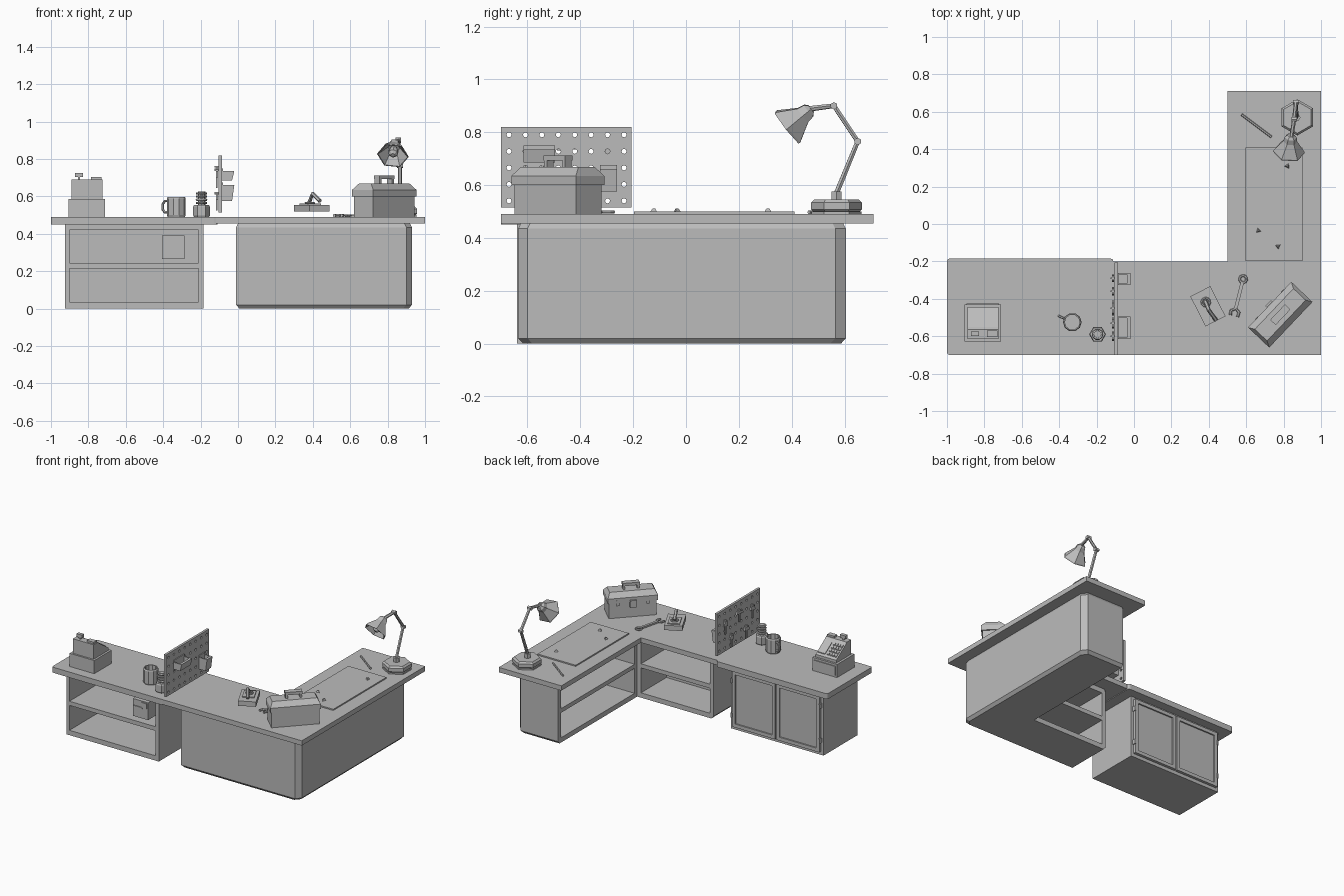
import bpy, bmesh, math
from mathutils import Vector, Matrix

if "Cube" in bpy.data.objects:
    bpy.data.objects.remove(bpy.data.objects["Cube"])

GREY = bpy.data.materials.new("plain_grey")
GREY.use_nodes = True
GREY.diffuse_color = (0.5, 0.5, 0.5, 1)
GREY.node_tree.nodes["Principled BSDF"].inputs["Base Color"].default_value = (0.5, 0.5, 0.5, 1)


def add(name, data, loc=(0, 0, 0), turn=0):
    obj = bpy.data.objects.new(name, data)
    bpy.context.collection.objects.link(obj)
    data.materials.append(GREY)
    obj.location = loc
    obj.rotation_euler.z = math.radians(turn)
    return obj


def loft(name, rings, loc=(0, 0, 0), turn=0):
    """Skin matching rings of points and cap both ends."""
    bm = bmesh.new()
    rows = [[bm.verts.new(p) for p in ring] for ring in rings]
    n = len(rows[0])
    for a, b in zip(rows, rows[1:]):
        for i in range(n):
            bm.faces.new((a[i], a[(i + 1) % n], b[(i + 1) % n], b[i]))
    bm.faces.new(rows[0][::-1])
    bm.faces.new(rows[-1])
    bmesh.ops.recalc_face_normals(bm, faces=bm.faces)
    me = bpy.data.meshes.new(name)
    bm.to_mesh(me)
    bm.free()
    return add(name, me, loc, turn)


def prism(name, pts, lo, hi, axis="z", loc=(0, 0, 0), turn=0):
    place = (lambda p, h: (p[0], p[1], h)) if axis == "z" else (lambda p, h: (h, p[0], p[1]))
    return loft(name, [[place(p, h) for p in pts] for h in (lo, hi)], loc, turn)


def rect(x0, x1, y0, y1):
    return [(x0, y0), (x1, y0), (x1, y1), (x0, y1)]


def box(name, x0, x1, y0, y1, z0, z1, loc=(0, 0, 0), turn=0):
    return prism(name, rect(x0, x1, y0, y1), z0, z1, "z", loc, turn)


def lathe(name, profile, sides, base, axis=(0, 0, 1), start=0):
    """Rings of (radius, height) around an axis."""
    spin = Vector((0, 0, 1)).rotation_difference(Vector(axis)).to_matrix()
    rings = []
    for r, h in profile:
        angles = [start + math.tau * i / sides for i in range(sides)]
        rings.append([Vector(base) + spin @ Vector((r * math.cos(a), r * math.sin(a), h)) for a in angles])
    return loft(name, rings)


def bake(obj):
    dg = bpy.context.evaluated_depsgraph_get()
    return bpy.data.meshes.new_from_object(obj.evaluated_get(dg))


def tube(name, pts, radius, res=1, closed=False, loc=(0, 0, 0), turn=0):
    cu = bpy.data.curves.new(name, "CURVE")
    cu.dimensions = "3D"
    cu.bevel_depth, cu.bevel_resolution, cu.use_fill_caps = radius, res, True
    sp = cu.splines.new("POLY")
    sp.points.add(len(pts) - 1)
    for p, co in zip(sp.points, pts):
        p.co = (*co, 1)
    sp.use_cyclic_u, sp.use_smooth = closed, False
    tmp = add(name + "_path", cu)
    me = bake(tmp)
    bpy.data.objects.remove(tmp)
    me.materials.clear()
    return add(name, me, loc, turn)


def circle(r, n, z=0.0, cx=0.0, cy=0.0):
    return [(cx + r * math.cos(math.tau * i / n), cy + r * math.sin(math.tau * i / n), z) for i in range(n)]


def cut(obj, cutters):
    for c in cutters:
        mod = obj.modifiers.new("cut", "BOOLEAN")
        mod.operation, mod.solver, mod.object = "DIFFERENCE", "EXACT", c
    me = bake(obj)
    obj.modifiers.clear()
    obj.data = me
    for c in cutters:
        bpy.data.objects.remove(c)


SHELVES = ((0.035, 0.215), (0.245, 0.42))

# Left counter: rounded top, front shelves, rear doors
corner = []
for cx, cy, a0 in ((-0.125, -0.2, 0), (-0.985, -0.2, 90), (-0.985, -0.685, 180), (-0.125, -0.685, 270)):
    for k in range(4):
        a = math.radians(a0 + 30 * k)
        corner.append((cx + 0.015 * math.cos(a), cy + 0.015 * math.sin(a)))
prism("left_counter_top", corner, 0.45, 0.49)
cabinet = box("left_cabinet", -0.925, -0.185, -0.64, -0.25, 0, 0.45)
cut(cabinet, [box("shelf_cutter", -0.9, -0.21, -0.7, -0.29, a, b) for a, b in SHELVES])
for side, x0 in (("right", -0.905), ("left", -0.55)):
    x1 = x0 + 0.345
    door = box(side + "_door", x0, x1, -0.25, -0.23, 0.025, 0.43)
    cut(door, [box("panel_cutter", x0 + 0.025, x1 - 0.025, -0.24, -0.2, 0.05, 0.405)])
    hx = x0 - 0.006 if side == "right" else x1 - 0.004
    for z in (0.09, 0.34):
        box(side + "_door_hinge", hx, hx + 0.01, -0.25, -0.225, z, z + 0.035)

# Small crate on the upper front shelf
box("shelf_crate", -0.405, -0.285, -0.62, -0.52, 0.265, 0.39)
box("shelf_crate_flap", -0.4, -0.33, -0.626, -0.62, 0.335, 0.345)
box("shelf_crate_label", -0.335, -0.295, -0.626, -0.62, 0.345, 0.382)

# Corner desk: slab and chamfered base with inward shelves
prism("corner_desk_top", [(-0.12, -0.7), (1, -0.7), (1, 0.71), (0.5, 0.71), (0.5, -0.2), (-0.12, -0.2)], 0.455, 0.49)


def base_ring(d, z):
    e = 0.93 - d
    f, b = -0.635 + d, 0.605 - d
    pts = [(-0.01 + d, f), (e - 0.03, f), (e, f + 0.035), (e, b - 0.04), (e - 0.03, b), (0.6, b), (0.6, -0.3), (-0.01 + d, -0.3)]
    return [(x, y, z) for x, y in pts]


base = loft("corner_desk_base", [base_ring(0.018, 0), base_ring(0, 0.02), base_ring(0, 0.435), base_ring(0.01, 0.455)])
cut(base, [c for a, b in SHELVES for c in (
    box("side_shelf_cutter", 0.55, 0.89, -0.27, 0.57, a, b),
    box("front_shelf_cutter", 0.02, 0.57, -0.59, -0.25, a, b))])

# Pegboard divider with round holes
board = box("pegboard", -0.103, -0.086, -0.7, -0.207, 0.515, 0.82)
cut(board, [lathe("hole_cutter", [(0.0095, 0), (0.0095, 0.08)], 8, (-0.13, -0.67 + 0.0622 * i, 0.54 + 0.0625 * j), (1, 0, 0))
            for i in range(8) for j in range(5)])
for y0, y1, z0, z1 in ((-0.615, -0.495, 0.685, 0.735), (-0.325, -0.262, 0.575, 0.66)):
    bin_body = prism("hanging_bin", rect(y0, y1, z0, z1), -0.086, -0.02, "x")
    for v in bin_body.data.vertices:
        if v.co.x > -0.03 and v.co.z < z0 + 0.01:
            v.co.x -= 0.012
    cut(bin_body, [box("bin_cutter", -0.08, -0.038, y0 + 0.007, y1 - 0.007, z0 + 0.01, z1 + 0.1)])
    box("bin_back", -0.086, -0.08, y0, y1, z1, z1 + 0.015)

# Flat hand tools on the other side of the board
for y, z, w, h in ((-0.6, 0.7, 0.05, 0.035), (-0.45, 0.73, 0.08, 0.025), (-0.29, 0.7, 0.04, 0.04), (-0.53, 0.58, 0.06, 0.03), (-0.36, 0.58, 0.045, 0.035)):
    prism("tool_head", [(y - w / 2, z), (y + w / 2, z + 0.006), (y + w / 3, z + h), (y - w / 3, z + h)], -0.118, -0.108, "x")
    box("tool_grip", -0.117, -0.109, y - 0.008, y + 0.008, z - 0.055, z)
    box("tool_peg", -0.125, -0.1, y - 0.004, y + 0.004, z + h, z + h + 0.008)

# Cash register facing the clerk
box("register_drawer", -0.907, -0.71, -0.628, -0.43, 0.49, 0.585)
box("drawer_front", -0.895, -0.722, -0.43, -0.424, 0.502, 0.57)
prism("register_body", [(-0.615, 0.585), (-0.445, 0.585), (-0.445, 0.605), (-0.55, 0.675), (-0.565, 0.69), (-0.615, 0.69)], -0.89, -0.725, "x")


def slope_plate(name, x0, x1, y0, y1, h):
    z = lambda y: 0.605 + (-0.445 - y) / 1.5
    prism(name, [(y0, z(y0)), (y1, z(y1)), (y1, z(y1) + h), (y0, z(y0) + h)], x0, x1, "x")


for i in range(4):
    for j in range(4):
        slope_plate("register_key", -0.88 + 0.02 * i, -0.866 + 0.02 * i, -0.542 + 0.022 * j, -0.527 + 0.022 * j, 0.008)
slope_plate("register_side_panel", -0.79, -0.735, -0.54, -0.46, 0.006)
box("display_post", -0.856, -0.844, -0.595, -0.58, 0.69, 0.705)
box("customer_display", -0.872, -0.828, -0.6, -0.575, 0.703, 0.726)
box("receipt_slot", -0.785, -0.73, -0.605, -0.57, 0.69, 0.703)

# Mug
mug = lathe("mug", [(0.046, 0), (0.05, 0.01), (0.05, 0.1), (0.046, 0.108)], 10, (-0.33, -0.525, 0.49))
cut(mug, [lathe("mug_cutter", [(0.04, 0), (0.04, 0.2)], 10, (-0.33, -0.525, 0.505))])
tube("mug_handle", [(0.045, 0, 0.025), (0.068, 0, 0.025), (0.08, 0, 0.04), (0.08, 0, 0.068), (0.068, 0, 0.085), (0.045, 0, 0.085)],
     0.007, loc=(-0.33, -0.525, 0.49), turn=155)

# Hex based spring stand
lathe("spring_base", [(0.04, 0), (0.045, 0.008), (0.045, 0.055), (0.04, 0.065)], 6, (-0.195, -0.59, 0.49))
lathe("spring_core", [(0.02, 0), (0.02, 0.075)], 8, (-0.195, -0.59, 0.55))
for k in range(4):
    tube("spring_coil", circle(0.024, 10, 0.565 + 0.017 * k, -0.195, -0.59), 0.007, closed=True)

# Clipboard block with clamp
PAD = dict(loc=(0.395, -0.44, 0), turn=27)
box("pad_base", -0.06, 0.06, -0.09, 0.09, 0.52, 0.555, **PAD)
box("pad_inset", -0.04, 0.04, -0.03, 0.07, 0.555, 0.562, **PAD)
tube("pad_ring", circle(0.022, 10, 0.565, 0, 0.025), 0.006, closed=True, **PAD)
tube("pad_lever", [(0.0, 0.03, 0.57), (-0.005, -0.02, 0.615), (0.005, -0.085, 0.575)], 0.011, **PAD)

# Wrench lying flat
WRENCH = dict(loc=(0.562, -0.38, 0.498), turn=-14)
box("wrench_shaft", -0.009, 0.009, -0.075, 0.07, -0.006, 0.006, **WRENCH)
tube("wrench_ring", circle(0.019, 10, 0, 0, 0.088), 0.007, closed=True, **WRENCH)
tube("wrench_jaw", [(-0.02, -0.115, 0), (-0.022, -0.09, 0), (0, -0.075, 0), (0.022, -0.09, 0), (0.02, -0.115, 0)], 0.008, **WRENCH)

# Toolbox with flared lid, handle and latch
CHEST = dict(loc=(0.782, -0.485, 0), turn=46.5)


def chest_ring(a, b, z):
    return [(x, y, z) for x, y in rect(-a, a, -b, b)]


loft("toolbox_body", [chest_ring(0.16, 0.07, 0.49), chest_ring(0.16, 0.07, 0.605)], **CHEST)
loft("toolbox_lid", [chest_ring(0.168, 0.078, 0.6), chest_ring(0.168, 0.078, 0.635), chest_ring(0.15, 0.045, 0.668)], **CHEST)
for x in (-0.055, 0.04):
    box("handle_post", x, x + 0.015, -0.018, 0.018, 0.665, 0.7, **CHEST)
box("toolbox_handle", -0.057, 0.057, -0.02, 0.02, 0.692, 0.712, **CHEST)
box("toolbox_latch", -0.022, 0.022, 0.07, 0.09, 0.565, 0.615, **CHEST)
for x in (-0.11, 0.09):
    box("toolbox_strap", x, x + 0.02, 0.07, 0.081, 0.58, 0.62, **CHEST)

# Desk mat, scraps and pencil
box("desk_mat", 0.595, 0.9, -0.197, 0.41, 0.489, 0.499)
for x, y in ((0.82, 0.31), (0.665, -0.035), (0.77, -0.12)):
    lathe("scrap", [(0.016, 0), (0.006, 0.014)], 3, (x, y, 0.498), start=x * 9)
tube("pencil", [(0.575, 0.585, 0.497), (0.735, 0.465, 0.497)], 0.007)

# Desk lamp
lathe("lamp_base", [(0.085, 0), (0.097, 0.01), (0.097, 0.035), (0.085, 0.047)], 6, (0.873, 0.57, 0.498), start=math.pi / 2)
lathe("lamp_foot", [(0.095, 0), (0.095, 0.012)], 6, (0.873, 0.57, 0.488), start=math.pi / 2)
lathe("lamp_socket", [(0.022, 0), (0.022, 0.033)], 6, (0.868, 0.57, 0.543))
arm = [(0.868, 0.57, 0.57), (0.866, 0.65, 0.765), (0.856, 0.56, 0.9), (0.842, 0.465, 0.888)]
tube("lamp_arm", arm, 0.011)
for p in arm[1:3]:
    lathe("lamp_joint", [(0.014, 0), (0.014, 0.03)], 6, (p[0] - 0.015, p[1], p[2]), (1, 0, 0))
AIM = (0.1, 0.79, 0.62)
RIM = (0.828, 0.386, 0.82)
shade = lathe("lamp_shade", [(0.084, -0.004), (0.084, 0.004), (0.038, 0.072), (0.032, 0.1), (0.018, 0.112)], 6, RIM, AIM)
cut(shade, [lathe("shade_cutter", [(0.08, -0.02), (0.078, 0.0), (0.032, 0.066)], 6, RIM, AIM)])
lathe("lamp_bulb", [(0.012, 0.0), (0.026, 0.015), (0.026, 0.035), (0.012, 0.07)], 8, RIM, AIM)
